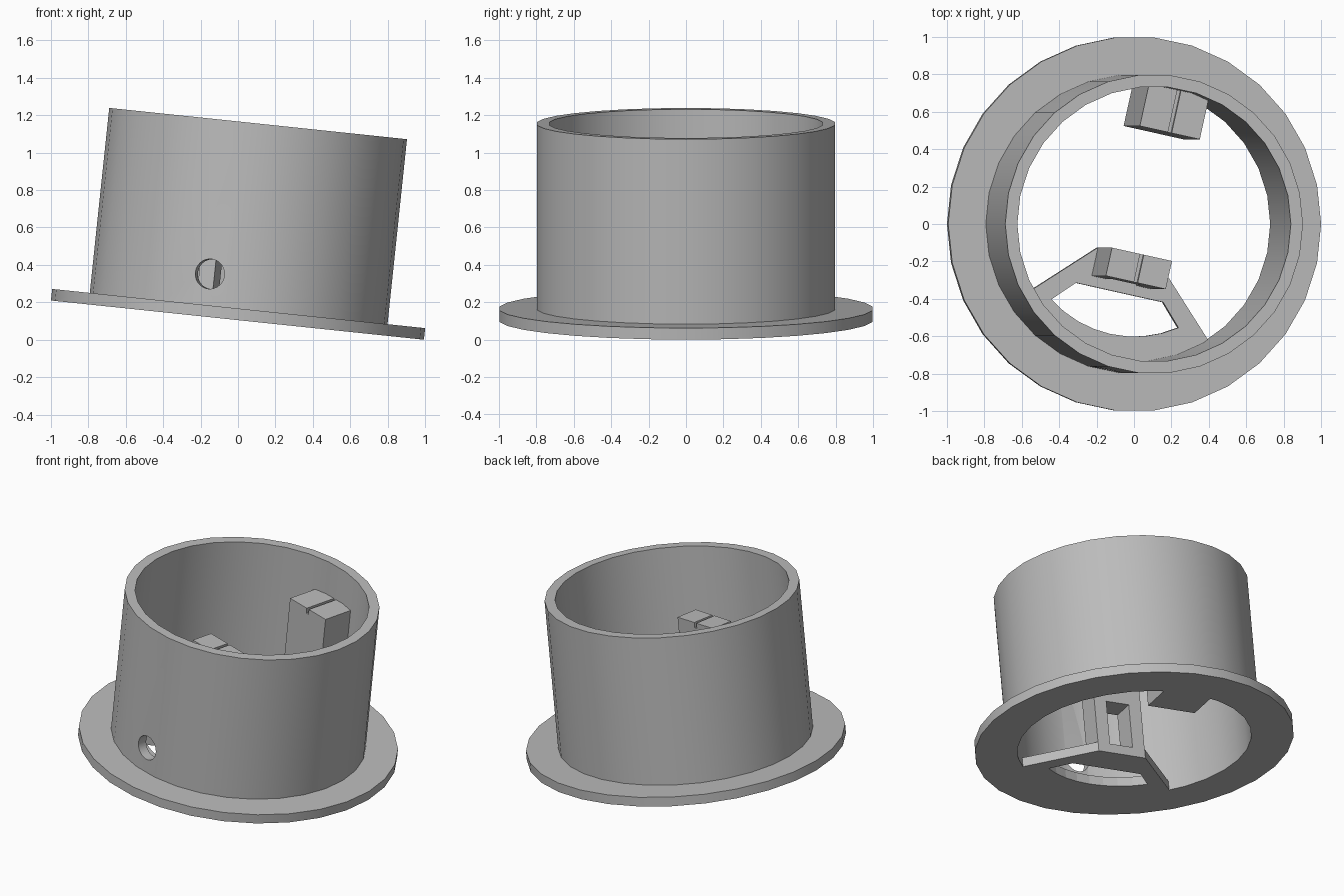
import bpy, bmesh, math
from mathutils import Matrix, Vector

cube = bpy.data.objects.get("Cube")
if cube:
    bpy.data.objects.remove(cube, do_unlink=True)

# One plain grey for everything
grey = bpy.data.materials.new("plain grey")
grey.use_nodes = True
COLOUR = (0.5, 0.5, 0.5, 1)
grey.diffuse_color = COLOUR
grey.node_tree.nodes["Principled BSDF"].inputs["Base Color"].default_value = COLOUR

SIDES = 30
TILT = Matrix.Translation((-0.003, 0, 0.105)) @ Matrix.Rotation(math.radians(6), 4, 'Y')
TURNED = TILT @ Matrix.Rotation(math.radians(-12.5), 4, 'Z')   # inner fittings are turned


def finish(name, bm, matrix):
    bmesh.ops.recalc_face_normals(bm, faces=bm.faces)
    mesh = bpy.data.meshes.new(name)
    bm.to_mesh(mesh)
    bm.free()
    mesh.materials.append(grey)
    obj = bpy.data.objects.new(name, mesh)
    bpy.context.collection.objects.link(obj)
    obj.matrix_world = matrix
    return obj


def loops_to_solid(loops):
    """Join a closed series of equal vertex loops into a ring-like solid."""
    bm = bmesh.new()
    rings = [[bm.verts.new(p) for p in loop] for loop in loops]
    n = len(rings[0])
    for a, b in zip(rings, rings[1:] + rings[:1]):
        for i in range(n):
            j = (i + 1) % n
            bm.faces.new((a[i], a[j], b[j], b[i]))
    return bm


def post(name, half_outline, y0, y1):
    """Extrude a mirrored x-z outline from y0 to y1."""
    outline = half_outline + [(-x, z) for x, z in reversed(half_outline)]
    bm = bmesh.new()
    face = bm.faces.new([bm.verts.new((x, y0, z)) for x, z in outline])
    grown = bmesh.ops.extrude_face_region(bm, geom=[face])["geom"]
    bmesh.ops.translate(bm, vec=(0, y1 - y0, 0),
                        verts=[v for v in grown if isinstance(v, bmesh.types.BMVert)])
    return finish(name, bm, TURNED)


def arc(radius, start, end, steps=8):
    return [(radius * math.cos(math.radians(start + (end - start) * i / steps)),
             radius * math.sin(math.radians(start + (end - start) * i / steps)))
            for i in range(steps + 1)]


# Flanged sleeve: ring profile turned around the axis
profile = [(0.735, 0), (1.002, 0), (1.002, 0.062), (0.8, 0.062), (0.8, 1.056), (0.735, 1.056)]
sleeve = finish("flanged_sleeve", loops_to_solid(
    [[(r * math.cos(2 * math.pi * i / SIDES), r * math.sin(2 * math.pi * i / SIDES), z)
      for i in range(SIDES)] for r, z in profile]), TILT)

# Round cable hole through the front wall
bm = bmesh.new()
bmesh.ops.create_cone(bm, cap_ends=True, segments=SIDES, radius1=0.08, radius2=0.08, depth=0.3,
                      matrix=Matrix.Translation((0, -0.77, 0.23)) @ Matrix.Rotation(math.pi / 2, 4, 'X'))
cutter = finish("hole_cutter", bm, TURNED)
cutter.hide_render = True
cutter.hide_set(True)
cut = sleeve.modifiers.new("cable hole", 'BOOLEAN')
cut.object = cutter
cut.operation = 'DIFFERENCE'
cut.solver = 'EXACT'
bpy.context.view_layer.objects.active = sleeve
sleeve.select_set(True)
bpy.ops.object.modifier_apply(modifier=cut.name)
bpy.ops.object.shade_smooth_by_angle(angle=math.radians(30))

# Floor bracket: diagonal arms, crossbar and curved rim around an opening
outer = [(-0.165, -0.165), (0.165, -0.165)] + arc(0.745, -45, -135)
inner = [(-0.24, -0.375), (0.24, -0.375)] + arc(0.602, -54.5, -125.5)
finish("floor_bracket", loops_to_solid(
    [[(x, y, z) for x, y in loop] for loop, z in
     ((outer, 0), (outer, 0.062), (inner, 0.062), (inner, 0))]), TURNED)

# Posts with a thin groove across the top; the front one has a passage below
HALF, GROOVE, DEEP = 0.165, 0.01, 0.035


def grooved_top(height):
    return [(HALF, height), (GROOVE, height), (GROOVE, height - DEEP)]


post("front_post", [(0.08, 0.36), (0.08, 0.03), (HALF, 0.03)] + grooved_top(0.78), -0.32, -0.166)
post("back_post", [(HALF, 0)] + grooved_top(0.83), 0.5, 0.75)
